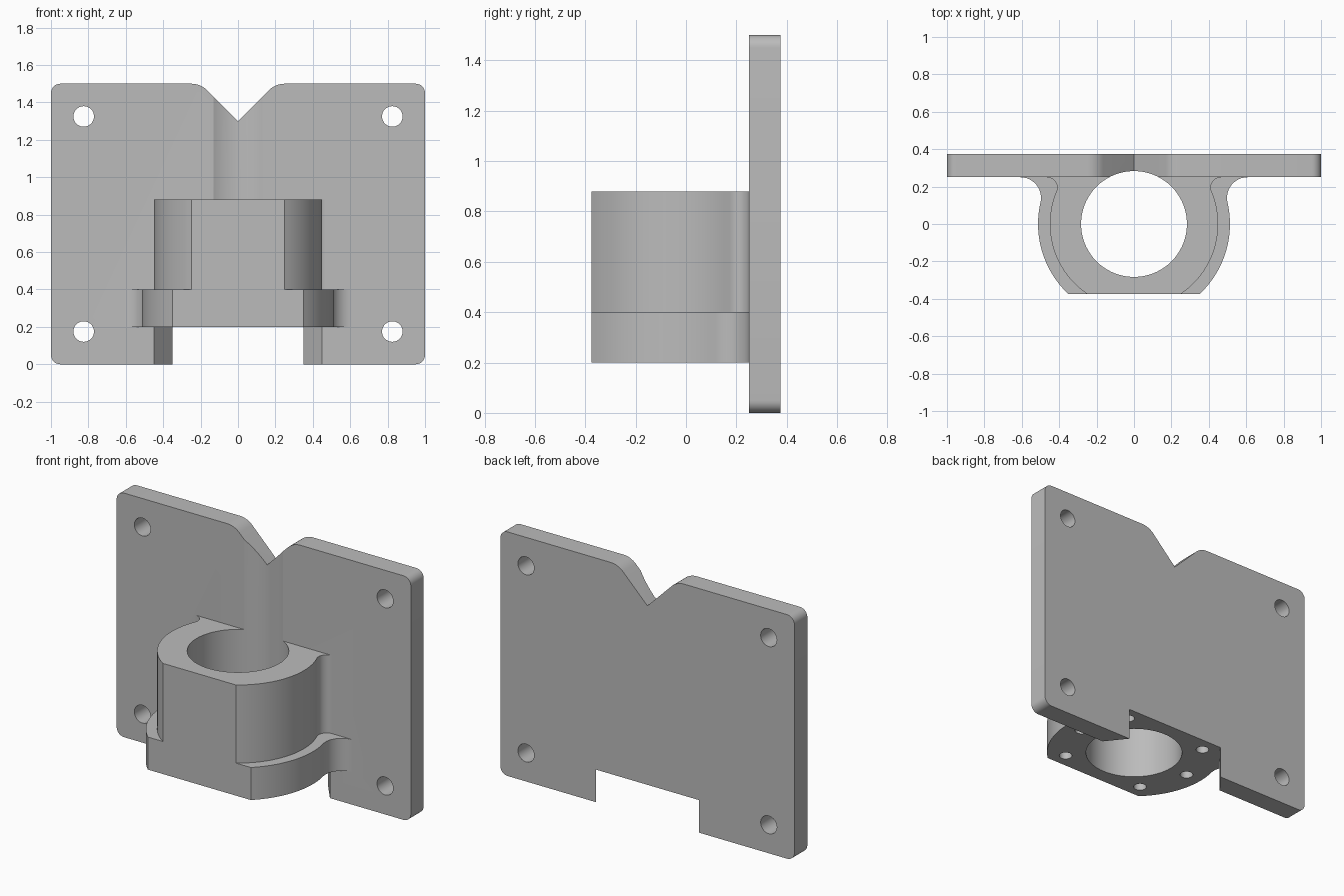
import bpy
import bmesh
from math import sin, cos, atan2, pi, sqrt, radians, tan
from mathutils import Matrix, Vector

if "Cube" in bpy.data.objects:
    bpy.data.objects.remove(bpy.data.objects["Cube"], do_unlink=True)

grey = bpy.data.materials.new("plain grey")
grey.use_nodes = True
grey.diffuse_color = (0.5, 0.5, 0.5, 1)
grey.node_tree.nodes["Principled BSDF"].inputs["Base Color"].default_value = (0.5, 0.5, 0.5, 1)

PLATE_FRONT, PLATE_BACK = 0.25, 0.375
BODY_FRONT = -0.375


def prism(name, points, start, end, upright=False):
    """Extrude a 2D outline along z, or along y when upright (outline in x, z)."""
    bm = bmesh.new()
    place = (lambda p: (p[0], start, p[1])) if upright else (lambda p: (p[0], p[1], start))
    face = bm.faces.new([bm.verts.new(place(p)) for p in points])
    moved = bmesh.ops.extrude_face_region(bm, geom=[face])["geom"]
    step = Vector((0, end - start, 0)) if upright else Vector((0, 0, end - start))
    bmesh.ops.translate(bm, vec=step, verts=[v for v in moved if isinstance(v, bmesh.types.BMVert)])
    bmesh.ops.recalc_face_normals(bm, faces=bm.faces)
    mesh = bpy.data.meshes.new(name)
    bm.to_mesh(mesh)
    bm.free()
    mesh.materials.append(grey)
    obj = bpy.data.objects.new(name, mesh)
    bpy.context.collection.objects.link(obj)
    return obj


def arc(cx, cy, r, a0, a1, n):
    return [(cx + r * cos(a0 + (a1 - a0) * i / n), cy + r * sin(a0 + (a1 - a0) * i / n))
            for i in range(n + 1)]


def circle(cx, cy, r, n):
    return arc(cx, cy, r, 0, 2 * pi, n)[:-1]


def combine(target, tool, operation):
    """Apply a boolean and discard the tool."""
    mod = target.modifiers.new(operation.lower(), "BOOLEAN")
    mod.object, mod.operation, mod.solver = tool, operation, "EXACT"
    bpy.context.view_layer.objects.active = target
    bpy.ops.object.modifier_apply(modifier=mod.name)
    bpy.data.objects.remove(tool, do_unlink=True)


def mirrored(half):
    """Close an outline by mirroring its +x half."""
    return half + [(-x, y) for x, y in reversed(half) if x > 1e-6]


def collar_outline(radius, fillet):
    """Round collar with a flat front, flaring into the plate."""
    cy = PLATE_FRONT - fillet
    cx = sqrt((radius + fillet) ** 2 - cy ** 2)
    meet = atan2(cy, cx)
    first = atan2(BODY_FRONT, sqrt(radius ** 2 - BODY_FRONT ** 2))
    half = arc(0, 0, radius, first, meet, 24)
    half += arc(cx, cy, fillet, meet + pi, pi / 2, 12)[1:]
    half.append((cx, PLATE_FRONT + 0.05))
    return mirrored(half)


# Back plate with rounded corners and a V notch
corner, notch_r, notch_x = 0.05, 0.12, 0.2
shoulder = notch_x + notch_r * tan(pi / 8)
half = [(0, 0)] + arc(1 - corner, corner, corner, -pi / 2, 0, 8)
half += arc(1 - corner, 1.5 - corner, corner, 0, pi / 2, 8)
half += arc(shoulder, 1.5 - notch_r, notch_r, pi / 2, pi * 3 / 4, 8) + [(0, 1.3)]
bracket = prism("mounting_bracket", mirrored(half), PLATE_FRONT, PLATE_BACK, upright=True)

# Tapered opening in the lower edge
opening = [(0.45, PLATE_FRONT), (0.35, PLATE_BACK)]
slope = Vector(opening[1]) - Vector(opening[0])
opening = [tuple(Vector(opening[0]) - slope * 0.4), tuple(Vector(opening[1]) + slope * 0.4)]
combine(bracket, prism("opening_cutter", mirrored(opening), -0.1, 0.2), "DIFFERENCE")

# Screw holes through the plate
for x in (-0.825, 0.825):
    for z in (0.175, 1.325):
        combine(bracket, prism("screw_cutter", circle(x, z, 0.055, 32), 0.1, 0.5, upright=True), "DIFFERENCE")

# Lower flange and taller collar
flange = prism("flange", collar_outline(0.513, 0.11), 0.2, 0.4)
collar = prism("collar", collar_outline(0.45, 0.055), 0.3, 0.88)
combine(flange, collar, "UNION")
combine(bracket, flange, "UNION")

# Bore, continuing up as a shallow groove in the plate
combine(bracket, prism("bore_cutter", circle(0, 0, 0.283, 72), 0.1, 1.7), "DIFFERENCE")

# Blind holes in the underside
for angle in (0, 45, 135, 180, 225, 315):
    a = radians(angle)
    hole = circle(0.405 * cos(a), 0.405 * sin(a), 0.038, 24)
    combine(bracket, prism("blind_cutter", hole, 0.1, 0.35), "DIFFERENCE")

# Smooth curved walls, sharp edges
bpy.ops.object.select_all(action="DESELECT")
bracket.select_set(True)
bpy.context.view_layer.objects.active = bracket
bpy.ops.object.shade_smooth_by_angle(angle=radians(25))
